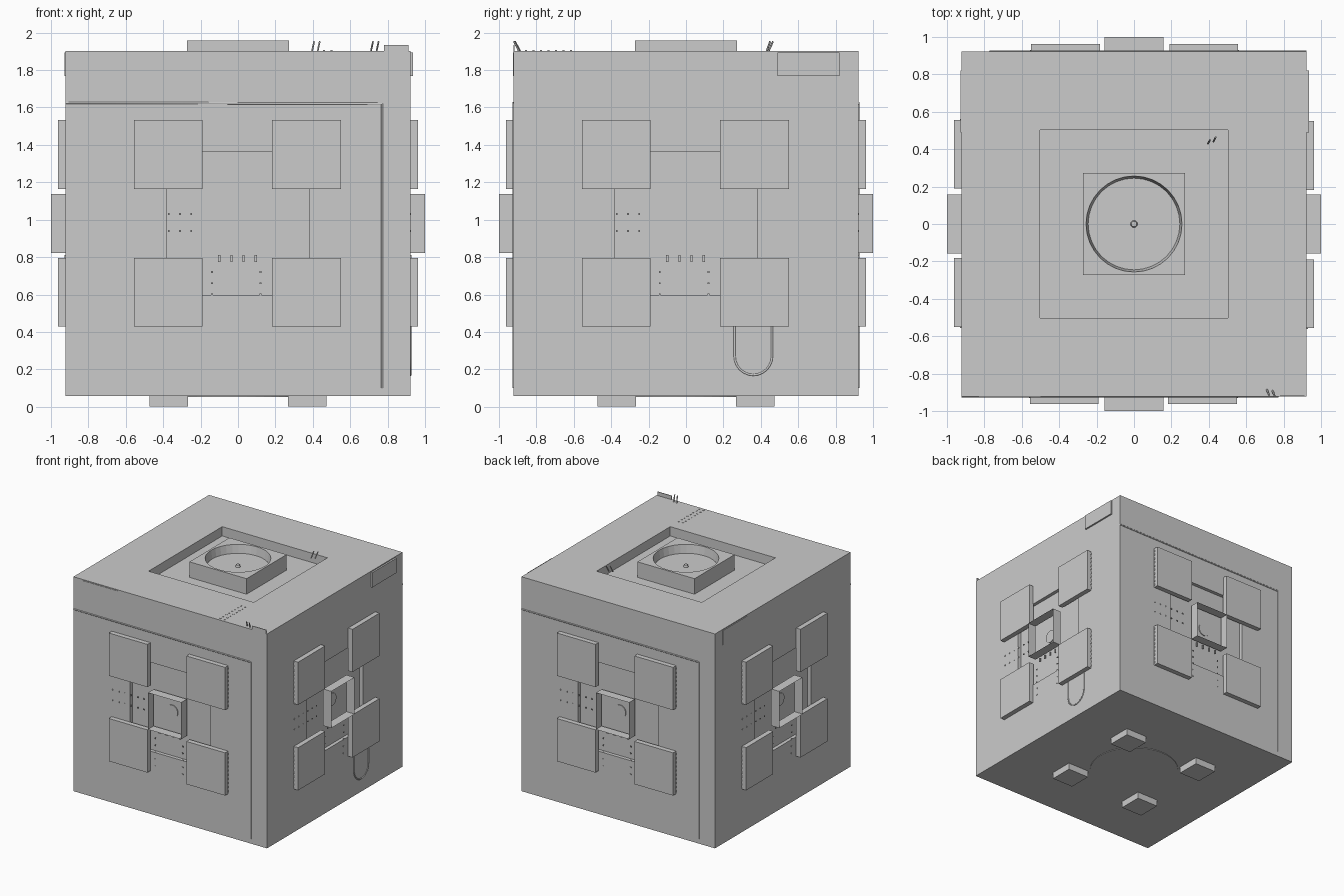
import bpy, bmesh, math
from mathutils import Matrix, Vector

if "Cube" in bpy.data.objects:
    bpy.data.objects.remove(bpy.data.objects["Cube"])

B, Z0, Z1 = 0.922, 0.057, 1.903      # body half width, bottom, top
ZC = (Z0 + Z1) / 2


def finish(name, bm, angle=0):
    """Turn a bmesh into an object, rotated about z (0 = front, 90 = right side)."""
    bm.transform(Matrix.Rotation(math.radians(angle), 4, 'Z'))
    me = bpy.data.meshes.new(name)
    bm.to_mesh(me)
    bm.free()
    ob = bpy.data.objects.new(name, me)
    bpy.context.collection.objects.link(ob)
    return ob


def add_box(bm, lo, hi):
    lo, hi = Vector(lo), Vector(hi)
    m = Matrix.Translation((lo + hi) / 2) @ Matrix.Diagonal((hi - lo).to_4d())
    m[3][3] = 1
    return bmesh.ops.create_cube(bm, size=1, matrix=m)['verts']


def boxes(name, pairs, angle=0):
    bm = bmesh.new()
    for lo, hi in pairs:
        add_box(bm, lo, hi)
    return finish(name, bm, angle)


def disc(name, r1, r2, h, matrix, angle=0, seg=32):
    bm = bmesh.new()
    bmesh.ops.create_cone(bm, cap_ends=True, segments=seg, radius1=r1, radius2=r2,
                          depth=h, matrix=matrix)
    return finish(name, bm, angle)


def pipe(name, pts, r, angle=0):
    cu = bpy.data.curves.new(name, 'CURVE')
    cu.dimensions, cu.bevel_depth, cu.bevel_resolution = '3D', r, 1
    cu.use_fill_caps = True
    sp = cu.splines.new('POLY')
    sp.points.add(len(pts) - 1)
    rot = Matrix.Rotation(math.radians(angle), 3, 'Z')
    for p, co in zip(sp.points, pts):
        p.co = (*(rot @ Vector(co)), 1)
    ob = bpy.data.objects.new(name, cu)
    bpy.context.collection.objects.link(ob)
    return ob


# body: cube with a square well on top and a shallow pocket on each side
bm = bmesh.new()
add_box(bm, (-B, -B, Z0), (B, B, Z1))
bm.normal_update()
for f in list(bm.faces):
    if f.normal.z < -0.5:
        continue
    half, deep = (0.327, 0.08) if f.normal.z > 0.5 else (0.158, 0.03)
    bmesh.ops.inset_individual(bm, faces=[f], thickness=B - half)
    bmesh.ops.inset_individual(bm, faces=[f], thickness=0, depth=-deep)
finish("body", bm)

# top block with a round dish and a small hub
block = boxes("top_block", [((-0.272, -0.272, Z1 - 0.08), (0.272, 0.272, 1.957))])
cutter = disc("dish_cutter", 0.245, 0.258, 0.08, Matrix.Translation((0, 0, 1.925)))
cutter.hide_render = True
cutter.hide_set(True)
mod = block.modifiers.new("dish", 'BOOLEAN')
mod.object, mod.solver = cutter, 'EXACT'
disc("dish_hub", 0.02, 0.015, 0.02, Matrix.Translation((0, 0, 1.893)), seg=12)

# underside: feet and round plate
boxes("feet", [((sx * 0.37 - 0.102, sy * 0.37 - 0.102, 0),
                (sx * 0.37 + 0.102, sy * 0.37 + 0.102, Z0 + 0.002))
               for sx in (-1, 1) for sy in (-1, 1)])
disc("bottom_plate", 0.36, 0.36, 0.01, Matrix.Translation((0, 0, Z0)), seg=48)

for a in (0, 90, 180, 270):
    # four square pads, with hinge teeth along their outer edges
    pads, teeth = [], []
    for sx in (-1, 1):
        for sz in (-1, 1):
            x, z = sx * 0.37 - 0.003, ZC + sz * 0.368
            pads.append(((x - 0.184, -0.963, z - 0.184), (x + 0.184, -B + 0.002, z + 0.184)))
            xe = x + sx * 0.184
            for i in range(10):
                zt = z - 0.16 + i * 0.0355
                teeth.append(((xe - 0.004, -0.93, zt - 0.009), (xe + 0.004, -B + 0.002, zt + 0.009)))
    boxes("side_pads", pads, a)
    boxes("pad_hinges", teeth, a)

    # open square shroud with thin walls
    bm = bmesh.new()
    add_box(bm, (-0.158, -1, ZC - 0.158), (0.158, -B, ZC + 0.158))
    bm.normal_update()
    bmesh.ops.delete(bm, geom=[f for f in bm.faces if abs(f.normal.y) > 0.5], context='FACES')
    finish("shroud", bm, a)

    # round lens inside the shroud
    disc("lens", 0.055, 0.055, 0.014,
         Matrix.Translation((0, -B + 0.03, ZC)) @ Matrix.Rotation(math.pi / 2, 4, 'X'), a, 24)

    # rivet rows around the shroud
    spots = [(x, 0.48 + i * 0.06) for x in (-0.14, 0.12) for i in range(5)]
    spots += [(-0.55 + i * 0.06, z) for z in (0.94, 1.03) for i in range(6)]
    boxes("rivets", [((x - 0.005, -B - 0.004, z - 0.005), (x + 0.005, -B + 0.002, z + 0.005))
                     for x, z in spots], a)
    boxes("shroud_clips", [((x - 0.006, -B - 0.006, 0.775), (x + 0.006, -B + 0.002, 0.81))
                           for x in (-0.1, -0.035, 0.03, 0.095)], a)

# cable along the front and back faces
for a in (0, 180):
    pipe("cable_across", [(-B, -B, 1.625), (0.77, -B, 1.62)], 0.006, a)
    pipe("cable_down", [(0.77, -B, 1.62), (0.77, -B, 0.1)], 0.006, a)

# hanging loop on the right side
arc = [(0.36 + 0.1 * math.cos(t), -B, 0.27 + 0.1 * math.sin(t))
       for t in (math.pi * (1 + i / 12) for i in range(13))]
pipe("hanging_loop", [(0.26, -B, 0.43)] + arc + [(0.46, -B, 0.43)], 0.006, 90)

# thin access plates near the top edge
boxes("right_plate", [((0.49, -0.936, 1.768), (0.82, -B + 0.002, 1.895))], 90)
boxes("left_plate", [((-0.82, -0.928, 1.768), (-0.49, -B + 0.002, 1.895))], 270)
boxes("front_plate", [((-0.83, -0.926, 1.768), (-0.5, -B + 0.002, 1.895))])
boxes("top_flap", [((0.78, -B, Z1 - 0.002), (0.912, -B + 0.006, 1.935))])

# short whiskers and rivets on the top
for x, y, dy in ((0.395, 0.43, 0.02), (0.425, 0.44, 0.025), (0.71, -0.885, -0.03), (0.74, -0.89, -0.03)):
    pipe("whisker", [(x, y, Z1 - 0.005), (x + 0.012, y + dy, 1.953)], 0.005)
boxes("top_rivets", [((x - 0.005, -0.9 + i * 0.04, Z1 - 0.002), (x + 0.005, -0.89 + i * 0.04, Z1 + 0.003))
                     for x in (0.46, 0.5) for i in range(8)])
